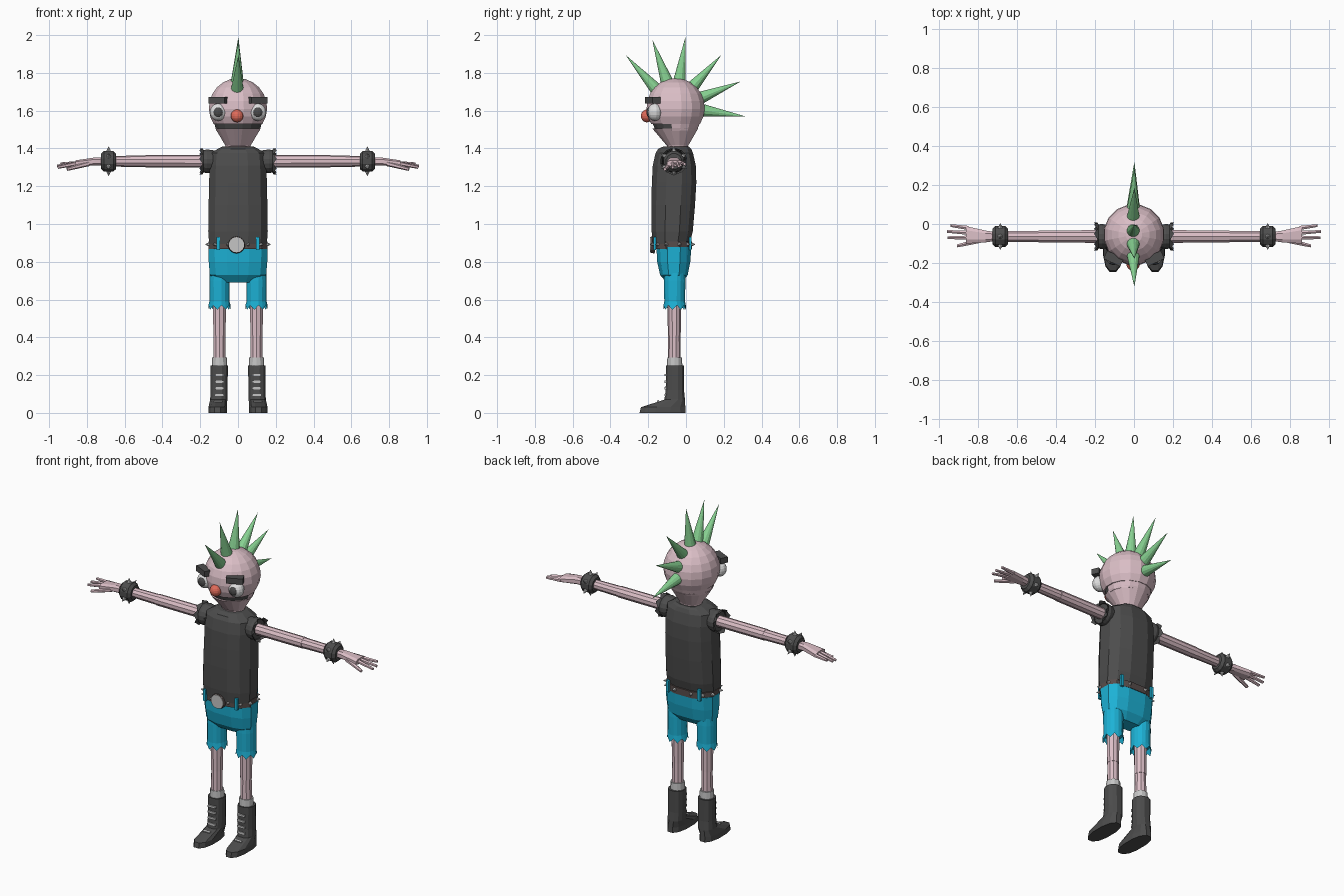
import bpy, bmesh, math
from mathutils import Vector, Matrix


def mat(name, r, g, b):
    m = bpy.data.materials.new(name)
    m.diffuse_color = [(c / 255) ** 2.2 for c in (r, g, b)] + [1]
    return m


SKIN = mat("pale pink skin", 218, 189, 197)
BLACK = mat("charcoal", 78, 78, 78)
BELT = mat("dark brown leather", 88, 78, 76)
BLUE = mat("bright blue cloth", 34, 176, 212)
GREEN = mat("green hair", 134, 208, 144)
RED = mat("red nose", 222, 106, 90)
STEEL = mat("light grey", 196, 196, 196)
WHITE = mat("eye white", 222, 222, 222)


def finish(name, bm, *mats):
    bmesh.ops.recalc_face_normals(bm, faces=bm.faces)
    me = bpy.data.meshes.new(name)
    bm.to_mesh(me)
    bm.free()
    for m in mats:
        me.materials.append(m)
    ob = bpy.data.objects.new(name, me)
    bpy.context.collection.objects.link(ob)
    return ob


def loft(name, rings, m, sides=12, axis="z", power=1.0, zig=0.0):
    """Rings (t, cu, cv, ru, rv) along an axis; zig makes a torn open last edge."""
    bm = bmesh.new()
    loops = []
    for k, (t, cu, cv, ru, rv) in enumerate(rings):
        loop = []
        for i in range(sides):
            a = math.tau * (i + 0.5) / sides
            c, s = math.cos(a), math.sin(a)
            u = cu + ru * math.copysign(abs(c) ** power, c)
            v = cv + rv * math.copysign(abs(s) ** power, s)
            tt = t + (zig if k == len(rings) - 1 and i % 2 else 0)
            loop.append(bm.verts.new((u, v, tt) if axis == "z" else (tt, u, v)))
        loops.append(loop)
    for a, b in zip(loops, loops[1:]):
        for i in range(sides):
            j = (i + 1) % sides
            bm.faces.new((a[i], a[j], b[j], b[i]))
    bm.faces.new(loops[0])
    if not zig:
        bm.faces.new(loops[-1])
    return finish(name, bm, m)


def rod(name, p, q, r1, r2, m, sides=8):
    p, q = Vector(p), Vector(q)
    d = q - p
    bm = bmesh.new()
    bmesh.ops.create_cone(bm, cap_ends=True, segments=sides, radius1=r1, radius2=r2, depth=d.length,
                          matrix=Matrix.Translation((p + q) / 2) @ d.to_track_quat("Z", "Y").to_matrix().to_4x4())
    return finish(name, bm, m)


def ball(name, c, r, m, seg=14, rings=10):
    bm = bmesh.new()
    bmesh.ops.create_uvsphere(bm, u_segments=seg, v_segments=rings, radius=1,
                              matrix=Matrix.Translation(c) @ Matrix.Diagonal((*r, 1)))
    return finish(name, bm, m)


def box(name, c, size, m, yaw=0.0, pitch=0.0):
    bm = bmesh.new()
    bmesh.ops.create_cube(bm, size=1, matrix=Matrix.Translation(c) @ Matrix.Rotation(yaw, 4, "Z")
                          @ Matrix.Rotation(pitch, 4, "X") @ Matrix.Diagonal((*size, 1)))
    return finish(name, bm, m)


# Head: round skull cut flat above the mouth, mouth gap and tapering jaw
HY, HZ, HR = -0.055, 1.615, 0.157
skull = []
for k in range(9):
    a = -0.57 + k * (math.pi / 2 + 0.57 - 0.01) / 8
    skull.append((HZ + HR * math.sin(a), 0, HY, HR * math.cos(a), HR * math.cos(a)))
loft("skull", skull, SKIN, 16)
mouth = loft("mouth", [(1.495, 0, -0.052, 0.118, 0.112), (1.535, 0, -0.052, 0.128, 0.128)], SKIN, 16)
mouth.data.materials.append(BLACK)
for f in mouth.data.polygons:
    f.material_index = 1 if f.center.y < -0.075 else 0
loft("jaw", [(1.38, 0, -0.045, 0.066, 0.056), (1.415, 0, -0.045, 0.068, 0.058),
             (1.505, 0, -0.057, 0.122, 0.123)], SKIN, 16)
ball("nose", (-0.005, -0.207, 1.572), (0.034, 0.032, 0.034), RED)

# Hair spikes along the middle of the head: base (y, z) to tip (y, z)
for by, bz, ty, tz in [(-0.155, 1.71, -0.32, 1.895), (-0.1, 1.75, -0.178, 1.975), (-0.035, 1.755, -0.003, 1.99),
                       (0.03, 1.72, 0.187, 1.895), (0.07, 1.665, 0.29, 1.755), (0.085, 1.602, 0.32, 1.568)]:
    rod("hair_spike", (-0.004, by, bz), (0.002, ty, tz), 0.034, 0.0, GREEN, 12)

# Sleeveless shirt
loft("shirt", [(0.895, 0, -0.078, 0.157, 0.1), (0.96, 0, -0.073, 0.162, 0.112), (1.1, 0, -0.068, 0.16, 0.119),
               (1.22, 0, -0.063, 0.157, 0.121), (1.31, 0, -0.062, 0.155, 0.117), (1.375, 0, -0.062, 0.148, 0.102),
               (1.398, 0, -0.06, 0.11, 0.09), (1.41, 0, -0.052, 0.085, 0.07)], BLACK, 12, power=0.8)

# Belt with studs, loops and round buckle
loft("belt", [(0.868, 0, -0.07, 0.16, 0.104), (0.908, 0, -0.07, 0.16, 0.104)], BELT, 12, power=0.8)
for i in range(12):
    a = math.tau * (i + 0.5) / 12
    c, s = math.cos(a), math.sin(a)
    p = Vector((0.157 * math.copysign(abs(c) ** 0.8, c), -0.07 + 0.101 * math.copysign(abs(s) ** 0.8, s), 0.892))
    rod("belt_stud", p, p + Vector((c, s, 0)) * 0.02, 0.011, 0.002, STEEL, 6)
for x in (-0.105, 0.105):
    for y in (-0.165, 0.023):
        box("belt_loop", (x, y, 0.897), (0.018, 0.014, 0.07), BLUE)
rod("buckle", (-0.008, -0.165, 0.89), (-0.008, -0.19, 0.89), 0.041, 0.041, STEEL, 14)
rod("buckle_rim", (-0.008, -0.168, 0.89), (-0.008, -0.186, 0.89), 0.046, 0.043, BELT, 14)

# Shorts body
loft("shorts", [(0.69, 0, -0.062, 0.11, 0.042), (0.73, 0, -0.064, 0.153, 0.075),
                (0.8, 0, -0.065, 0.159, 0.09), (0.878, 0, -0.064, 0.161, 0.095)], BLUE, 12, power=0.75)

AY, AZ = -0.064, 1.332
for s in (-1, 1):
    # Face
    ball("eye", (s * 0.105, -0.165, 1.592), (0.045, 0.04, 0.046), WHITE)
    ball("pupil", (s * 0.105, -0.194, 1.592), (0.026, 0.016, 0.027), BLACK, 12, 8)
    box("eyebrow", (s * 0.104, -0.177, 1.655), (0.095, 0.045, 0.034), BLACK, s * 0.45)

    # Torn armhole and arm
    loft("armhole", [(s * 0.12, AY, AZ, 0.055, 0.058), (s * 0.165, AY, AZ, 0.066, 0.064),
                     (s * 0.182, AY, AZ, 0.062, 0.06), (s * 0.187, AY, AZ, 0.072, 0.07)],
         BLACK, 16, "x", zig=s * 0.018)
    rod("shoulder_plug", (s * 0.14, AY, AZ), (s * 0.18, AY, AZ), 0.06, 0.058, BLACK, 16)
    rod("upper_arm", (s * 0.14, AY, AZ), (s * 0.49, AY, AZ), 0.034, 0.033, SKIN, 10)
    rod("forearm", (s * 0.485, AY, AZ), (s * 0.68, AY, AZ), 0.031, 0.028, SKIN, 10)

    # Spiked wristband
    loft("wristband", [(s * 0.645, AY, AZ, 0.042, 0.042), (s * 0.66, AY, AZ, 0.056, 0.056),
                       (s * 0.71, AY, AZ, 0.056, 0.056), (s * 0.725, AY, AZ, 0.042, 0.042)], BLACK, 12, "x")
    for i in range(6):
        a = math.tau * i / 6 + math.pi / 2
        d = Vector((0, math.cos(a), math.sin(a)))
        p = Vector((s * 0.685, AY, AZ)) + d * 0.05
        rod("wrist_spike", p, p + d * 0.03, 0.014, 0.0, STEEL, 8)

    # Hand: palm and four fingers
    loft("palm", [(s * 0.715, AY, 1.33, 0.025, 0.022), (s * 0.76, AY, 1.331, 0.032, 0.022),
                  (s * 0.86, -0.056, 1.321, 0.047, 0.017)], SKIN, 8, "x", power=0.7)
    for y0, x1, y1, z1 in [(-0.02, 0.94, -0.008, 1.318), (-0.045, 0.957, -0.038, 1.306),
                           (-0.07, 0.955, -0.07, 1.3)]:
        rod("finger", (s * 0.85, y0, 1.321), (s * x1, y1, z1), 0.012, 0.008, SKIN, 6)
    rod("thumb", (s * 0.79, -0.085, 1.32), (s * 0.905, -0.112, 1.29), 0.014, 0.009, SKIN, 6)

    # Torn shorts leg, bare leg and sock
    X, Y = s * 0.098, -0.06
    loft("shorts_leg", [(0.76, X, Y, 0.052, 0.056), (0.7, X, Y, 0.055, 0.058), (0.59, X, Y, 0.054, 0.056),
                        (0.57, X, Y, 0.06, 0.06)], BLUE, 16, zig=-0.024)
    rod("shorts_lining", (X, Y, 0.7), (X, Y, 0.588), 0.05, 0.052, BLUE, 16)
    rod("thigh", (X, Y - 0.002, 0.65), (X, Y - 0.002, 0.41), 0.037, 0.034, SKIN, 10)
    rod("shin", (X, Y - 0.002, 0.415), (X, Y - 0.002, 0.26), 0.032, 0.034, SKIN, 10)
    rod("sock", (X, Y, 0.24), (X, Y, 0.292), 0.041, 0.039, STEEL, 12)

    # Laced boot
    loft("boot", [(0, s * 0.108, -0.124, 0.051, 0.126), (0.03, s * 0.108, -0.121, 0.05, 0.121),
                  (0.07, s * 0.102, -0.06, 0.047, 0.056), (0.12, s * 0.1, -0.059, 0.046, 0.05),
                  (0.25, s * 0.1, -0.058, 0.048, 0.049)], BLACK, 12, power=0.85)
    for z in (0.2, 0.165, 0.13, 0.095):
        box("boot_lace", (X, -0.107, z), (0.05, 0.014, 0.012), STEEL)
    box("boot_lace", (s * 0.105, -0.148, 0.061), (0.045, 0.012, 0.01), STEEL, 0, 0.3)
